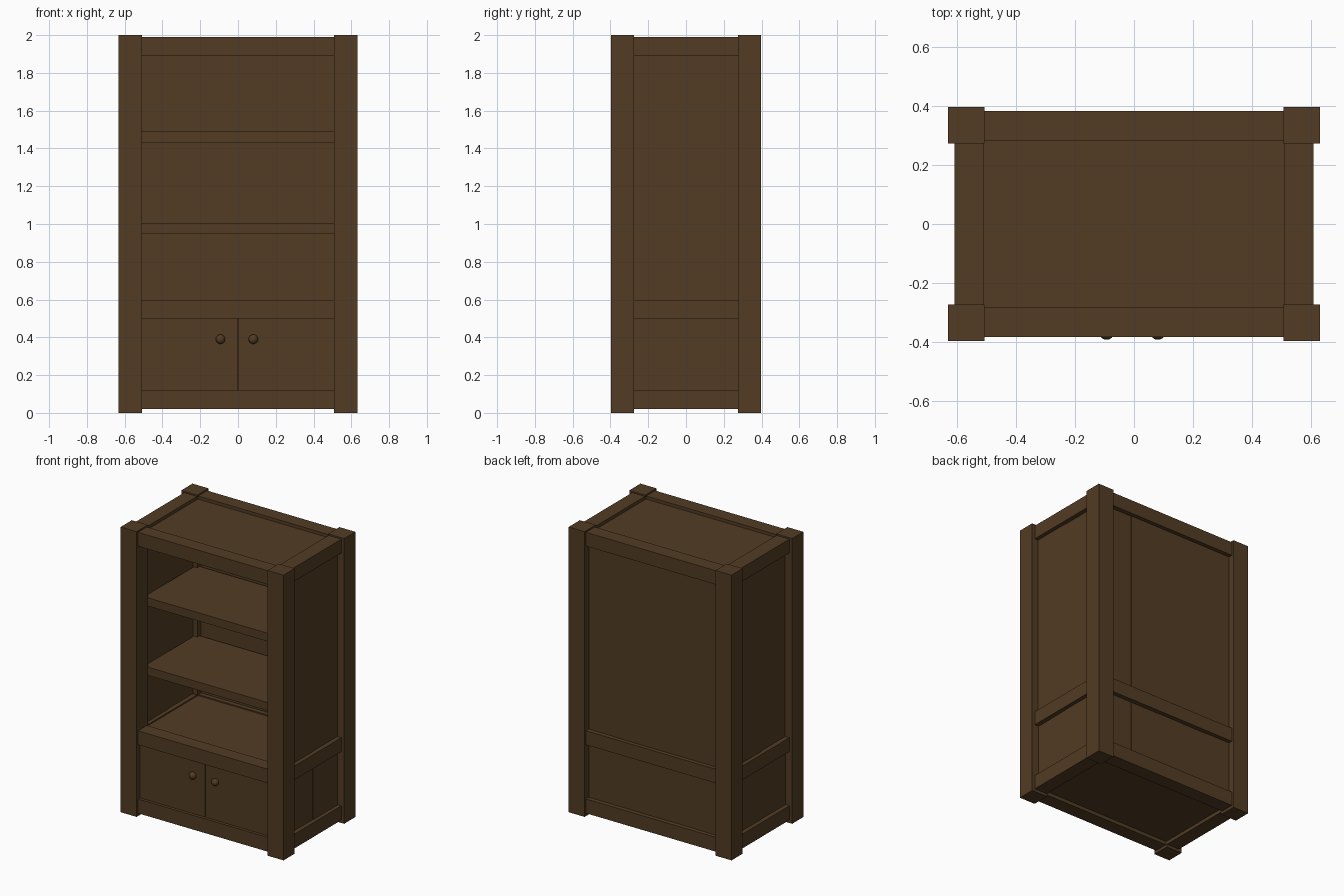
import bpy, bmesh, math, random
from mathutils import Matrix

if "Cube" in bpy.data.objects:
    bpy.data.objects.remove(bpy.data.objects["Cube"])

random.seed(4)
wood = bpy.data.materials.new("dark_brown_wood")
wood.diffuse_color = (0.084, 0.045, 0.0175, 1)
wood.use_nodes = True
wood.node_tree.nodes["Principled BSDF"].inputs["Base Color"].default_value = wood.diffuse_color


def finish(name, bm):
    mesh = bpy.data.meshes.new(name)
    bm.to_mesh(mesh)
    bm.free()
    mesh.materials.append(wood)
    ob = bpy.data.objects.new(name, mesh)
    bpy.context.collection.objects.link(ob)
    return ob


def add_box(bm, lo, hi):
    size = [b - a for a, b in zip(lo, hi)]
    mid = [(a + b) / 2 for a, b in zip(lo, hi)]
    bmesh.ops.create_cube(bm, size=1, matrix=Matrix.Translation(mid) @ Matrix.Diagonal((*size, 1)))


def box(name, lo, hi):
    bm = bmesh.new()
    add_box(bm, lo, hi)
    return finish(name, bm)


def planks(name, axis, half, inner, outer, sign, z0, z1, count):
    """Wall of upright boards spanning -half..half, with tiny uneven steps."""
    bm = bmesh.new()
    w = 2 * half / count
    for i in range(count):
        a, b = -half + i * w, -half + (i + 1) * w
        j = random.uniform(-0.003, 0.003)
        d0, d1 = sorted((sign * (inner + j), sign * (outer + j)))
        if axis == "x":      # boards face along x
            add_box(bm, (d0, a, z0), (d1, b, z1))
        else:                # boards face along y
            add_box(bm, (a, d0, z0), (b, d1, z1))
    finish(name, bm)


# corner posts
for sx, nx in ((-1, "left"), (1, "right")):
    for sy, ny in ((-1, "front"), (1, "back")):
        x0, x1 = sorted((sx * 0.508, sx * 0.632))
        y0, y1 = sorted((sy * 0.274, sy * 0.398))
        box(f"{ny}_{nx}_post", (x0, y0, 0), (x1, y1, 2))

# three rings of rails
for level, z0, z1 in (("bottom", 0.02, 0.12), ("middle", 0.5, 0.598), ("top", 1.893, 1.99)):
    for s, ny, nx in ((-1, "front", "left"), (1, "back", "right")):
        y0, y1 = sorted((s * 0.284, s * 0.383))
        box(f"{level}_{ny}_rail", (-0.509, y0, z0), (0.509, y1, z1))
        x0, x1 = sorted((s * 0.51, s * 0.61))
        box(f"{level}_{nx}_rail", (x0, -0.275, z0), (x1, 0.275, z1))

# boarded walls, upper and lower
for part, z0, z1 in (("lower", 0.1, 0.52), ("upper", 0.58, 1.91)):
    for s, nx in ((-1, "left"), (1, "right")):
        planks(f"{part}_{nx}_wall", "x", 0.29, 0.54, 0.58, s, z0, z1, 4)
    planks(f"{part}_back_wall", "y", 0.53, 0.315, 0.353, 1, z0, z1, 5)

# cupboard doors
for s, nx in ((-1, "left"), (1, "right")):
    x0, x1 = sorted((s * 0.0015, s * 0.52))
    box(f"{nx}_door", (x0, -0.362, 0.11), (x1, -0.325, 0.51))

# door knobs
for x, nx in ((-0.093, "left"), (0.081, "right")):
    bm = bmesh.new()
    bmesh.ops.create_uvsphere(bm, u_segments=16, v_segments=10, radius=1,
                              matrix=Matrix.Translation((x, -0.37, 0.39)) @ Matrix.Diagonal((0.025, 0.023, 0.025, 1)))
    for f in bm.faces:
        f.smooth = True
    finish(f"{nx}_knob", bm)

# base, cupboard top, open shelves and roof boards
box("base_panel", (-0.53, -0.3, 0.045), (0.53, 0.3, 0.09))
box("cupboard_top", (-0.53, -0.3, 0.54), (0.53, 0.3, 0.59))
box("lower_shelf", (-0.535, -0.275, 0.946), (0.535, 0.3, 1.004))
box("upper_shelf", (-0.535, -0.275, 1.432), (0.535, 0.3, 1.49))
box("roof_panel", (-0.53, -0.3, 1.92), (0.53, 0.3, 1.968))
